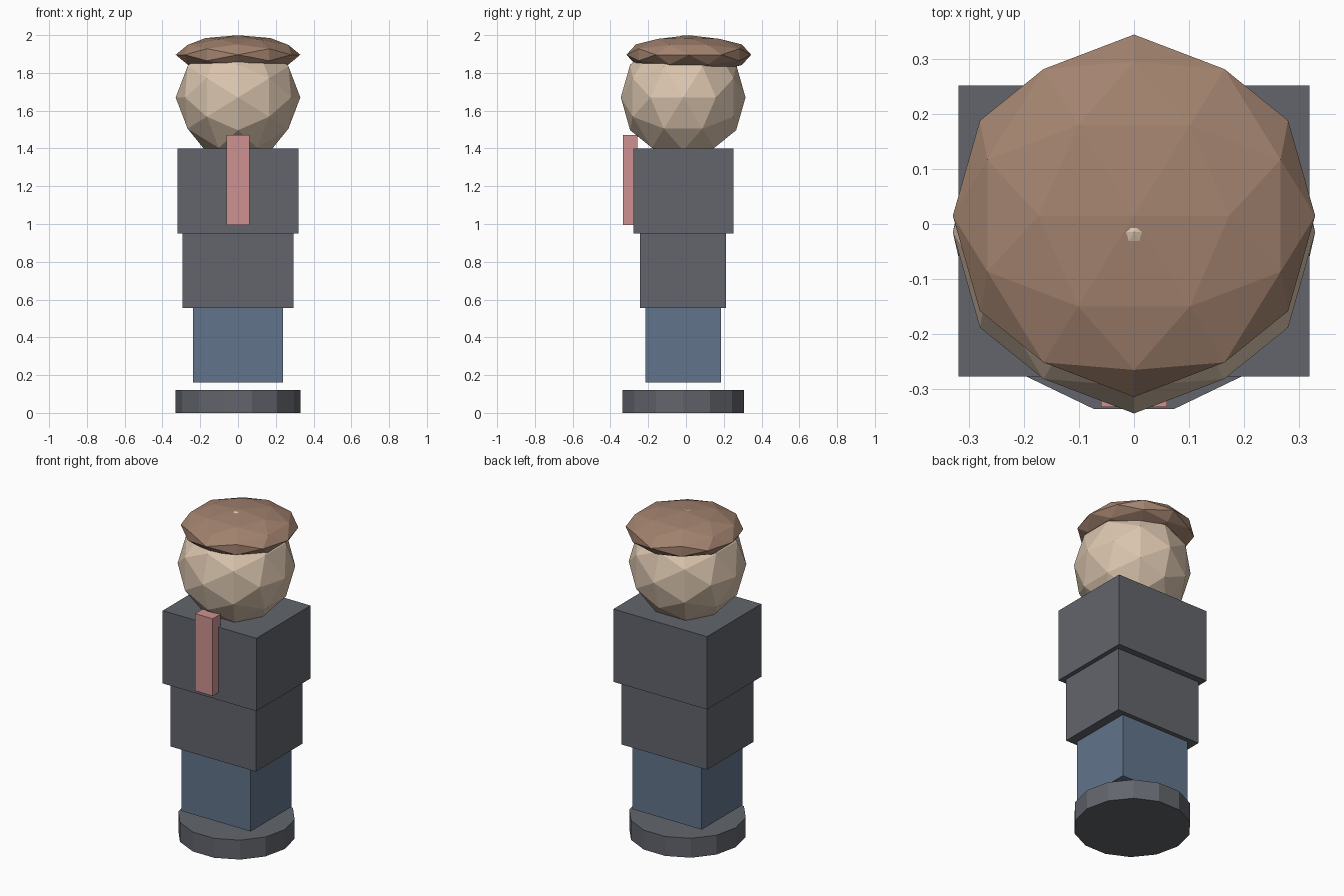
import bpy, bmesh, math
from mathutils import Vector

if "Cube" in bpy.data.objects:
    bpy.data.objects.remove(bpy.data.objects["Cube"])


def material(name, rgb):
    # sRGB 0-255 to linear
    lin = [((c / 255 + 0.055) / 1.055) ** 2.4 for c in rgb]
    m = bpy.data.materials.new(name)
    m.diffuse_color = (*lin, 1)
    m.use_nodes = True
    m.node_tree.nodes["Principled BSDF"].inputs["Base Color"].default_value = m.diffuse_color
    return m


GREY = material("slate grey", (98, 101, 108))
BLUE = material("dusty blue", (97, 117, 139))
PINK = material("dusty pink", (207, 146, 144))
SKIN = material("pale tan", (220, 198, 175))
BROWN = material("warm brown", (163, 131, 111))


def finish(name, bm, mat):
    bmesh.ops.recalc_face_normals(bm, faces=bm.faces)
    me = bpy.data.meshes.new(name)
    bm.to_mesh(me)
    bm.free()
    me.materials.append(mat)
    ob = bpy.data.objects.new(name, me)
    bpy.context.collection.objects.link(ob)
    return ob


def box(name, half_x, y0, y1, z0, z1, mat):
    bm = bmesh.new()
    bmesh.ops.create_cube(bm, size=1)
    for v in bm.verts:
        v.co = (v.co.x * 2 * half_x,
                (y0 + y1) / 2 + v.co.y * (y1 - y0),
                (z0 + z1) / 2 + v.co.z * (z1 - z0))
    return finish(name, bm, mat)


def faceted_ball(name, center, radii, mat):
    # Icosahedron with an edge on top, each face split once and pushed to the sphere
    t = (1 + math.sqrt(5)) / 2
    bm = bmesh.new()
    for a in (-1, 1):
        for b in (-t, t):
            for co in ((a, 0, b), (0, b, a), (b, a, 0)):
                bm.verts.new(co)
    bmesh.ops.convex_hull(bm, input=bm.verts[:])
    bmesh.ops.subdivide_edges(bm, edges=bm.edges[:], cuts=1, use_grid_fill=True)
    for v in bm.verts:
        n = v.co.normalized()
        v.co = Vector(center) + Vector([n[i] * radii[i] for i in range(3)])
    return finish(name, bm, mat)


# Round base with fourteen sides, one side facing front
bm = bmesh.new()
bmesh.ops.create_cone(bm, cap_ends=True, segments=14, radius1=0.33, radius2=0.33, depth=0.12)
start = min(math.atan2(v.co.y, v.co.x) % (math.tau / 14) for v in bm.verts)
for v in bm.verts:
    a = math.atan2(v.co.y, v.co.x) - start
    v.co = (0.33 * math.cos(a), 0.33 * math.sin(a) - 0.015, v.co.z + 0.06)
finish("base", bm, GREY)

# Stacked body blocks
box("legs", 0.237, -0.215, 0.185, 0.16, 0.555, BLUE)
box("waist", 0.293, -0.243, 0.212, 0.555, 0.95, GREY)
box("torso", 0.32, -0.278, 0.252, 0.95, 1.40, GREY)
box("tie", 0.06, -0.333, -0.258, 0.995, 1.472, PINK)

# Head and flattened cap
faceted_ball("head", (0, -0.015, 1.67), (0.33, 0.33, 0.33), SKIN)
faceted_ball("cap", (0, 0.015, 1.896), (0.33, 0.33, 0.1035), BROWN)
